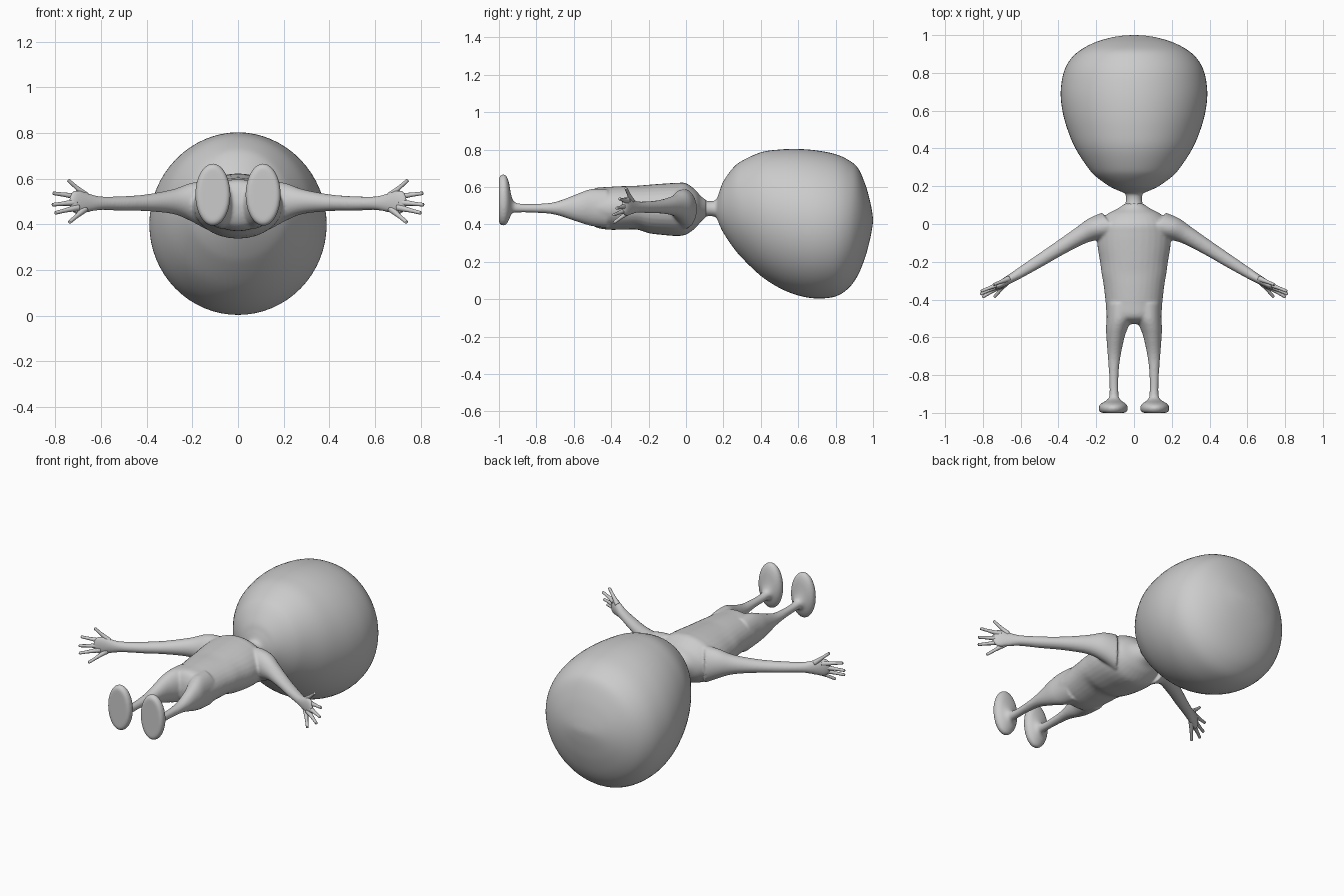
import bpy, bmesh, math
from mathutils import Vector


def spline(rows, steps=5):
    """Catmull-Rom resampling of ring rows."""
    pts = [rows[0]] + rows + [rows[-1]]
    out = []
    for i in range(1, len(pts) - 2):
        for k in range(steps):
            t = k / steps
            out.append([0.5 * (2 * b + (c - a) * t + (2 * a - 5 * b + 4 * c - d) * t * t
                               + (3 * b - a - 3 * c + d) * t ** 3)
                        for a, b, c, d in zip(*pts[i - 1:i + 3])])
    return out + [list(rows[-1])]


def loft(bm, rows, direction, flip=1, sides=32):
    """Rings (x, y, z, side radius, up radius) square to a direction, capped at both ends."""
    d = Vector(direction).normalized()
    side = d.cross(Vector((0, 0, 1))).normalized()
    up = side.cross(d)
    rings = []
    for x, y, z, rs, ru in spline(rows):
        rs, ru = max(rs, 0.001), max(ru, 0.001)
        ring = []
        for k in range(sides):
            a = 2 * math.pi * k / sides
            p = Vector((x, y, z)) + side * rs * math.cos(a) + up * ru * math.sin(a)
            p.x *= flip
            ring.append(bm.verts.new(p))
        rings.append(ring)
    for r0, r1 in zip(rings, rings[1:]):
        for k in range(sides):
            n = (k + 1) % sides
            bm.faces.new((r0[k], r0[n], r1[n], r1[k]))
    bm.faces.new(rings[0])
    bm.faces.new(rings[-1])


def finish(bm, name):
    bmesh.ops.recalc_face_normals(bm, faces=bm.faces)
    for f in bm.faces:
        f.smooth = True
    me = bpy.data.meshes.new(name)
    bm.to_mesh(me)
    bm.free()
    ob = bpy.data.objects.new(name, me)
    bpy.context.collection.objects.link(ob)
    return ob


def profile(table):
    """(y, half width, bottom z, top z) to ring rows."""
    return [(0, y, (lo + hi) / 2, w, (hi - lo) / 2) for y, w, lo, hi in table]


# head with neck
bm = bmesh.new()
loft(bm, profile([
    (.06, .06, .42, .55), (.10, .047, .44, .53), (.135, .042, .444, .524),
    (.162, .05, .435, .535), (.18, .09, .395, .58), (.20, .13, .355, .63),
    (.25, .20, .28, .70), (.30, .245, .22, .74), (.40, .31, .125, .785),
    (.50, .352, .06, .80), (.60, .379, .02, .803), (.70, .388, .004, .795),
    (.80, .373, .015, .775), (.87, .338, .06, .743), (.92, .285, .13, .70),
    (.96, .21, .23, .61), (.985, .13, .325, .52), (.997, .06, .39, .455),
    (1.0, .001, .42, .422)]), (0, 1, 0), sides=64)
finish(bm, "head")

# body: torso, arms and legs fused into one skin
bm = bmesh.new()
loft(bm, profile([
    (.11, .045, .44, .53), (.08, .09, .415, .55), (.05, .145, .38, .585),
    (.0, .185, .345, .62), (-.05, .195, .338, .622), (-.12, .193, .343, .618),
    (-.20, .18, .353, .612), (-.26, .172, .372, .607), (-.33, .16, .372, .605),
    (-.42, .15, .372, .60), (-.49, .142, .388, .592), (-.52, .11, .43, .55),
    (-.53, .03, .48, .50)]), (0, 1, 0))
for s in (1, -1):
    loft(bm, [
        (.12, -.01, .48, .085, .11), (.20, -.025, .498, .067, .085),
        (.28, -.06, .50, .049, .055), (.40, -.132, .495, .039, .037),
        (.50, -.195, .492, .034, .032), (.60, -.257, .493, .028, .030),
        (.65, -.287, .495, .024, .040), (.70, -.316, .498, .020, .053),
        (.725, -.332, .498, .014, .045), (.74, -.341, .498, .003, .02)],
        (.83, -.56, 0), s)
    # leg and foot
    loft(bm, [
        (.07, -.42, .485, .075, .105), (.078, -.50, .49, .067, .100),
        (.09, -.55, .49, .058, .086), (.098, -.60, .488, .048, .068),
        (.105, -.70, .486, .034, .034), (.107, -.80, .486, .025, .024),
        (.106, -.90, .488, .024, .025), (.107, -.93, .50, .034, .042),
        (.109, -.948, .525, .062, .105), (.110, -.965, .53, .076, .134),
        (.110, -.985, .53, .076, .136), (.110, -1.0, .53, .066, .122)],
        (0, -1, 0), s)
body = finish(bm, "body")
rm = body.modifiers.new("fuse", 'REMESH')
rm.mode = 'VOXEL'
rm.voxel_size = 0.007
rm.use_smooth_shade = True
sm = body.modifiers.new("blend", 'SMOOTH')
sm.factor = 0.5
sm.iterations = 8

# fingers
digits = [((.665, -.29, .525), (.745, -.322, .595)),
          ((.70, -.312, .522), (.812, -.357, .537)),
          ((.71, -.325, .497), (.815, -.372, .486)),
          ((.70, -.325, .475), (.803, -.388, .450)),
          ((.67, -.305, .468), (.740, -.388, .408))]
bm = bmesh.new()
for s in (1, -1):
    for base, tip in digits:
        a, b = Vector(base), Vector(tip)
        rows = [tuple(a.lerp(b, t)) + (r, r) for t, r in
                ((0, .016), (.3, .012), (.6, .009), (.93, .008), (.98, .006), (1, .001))]
        loft(bm, rows, b - a, s, 12)
finish(bm, "fingers")
